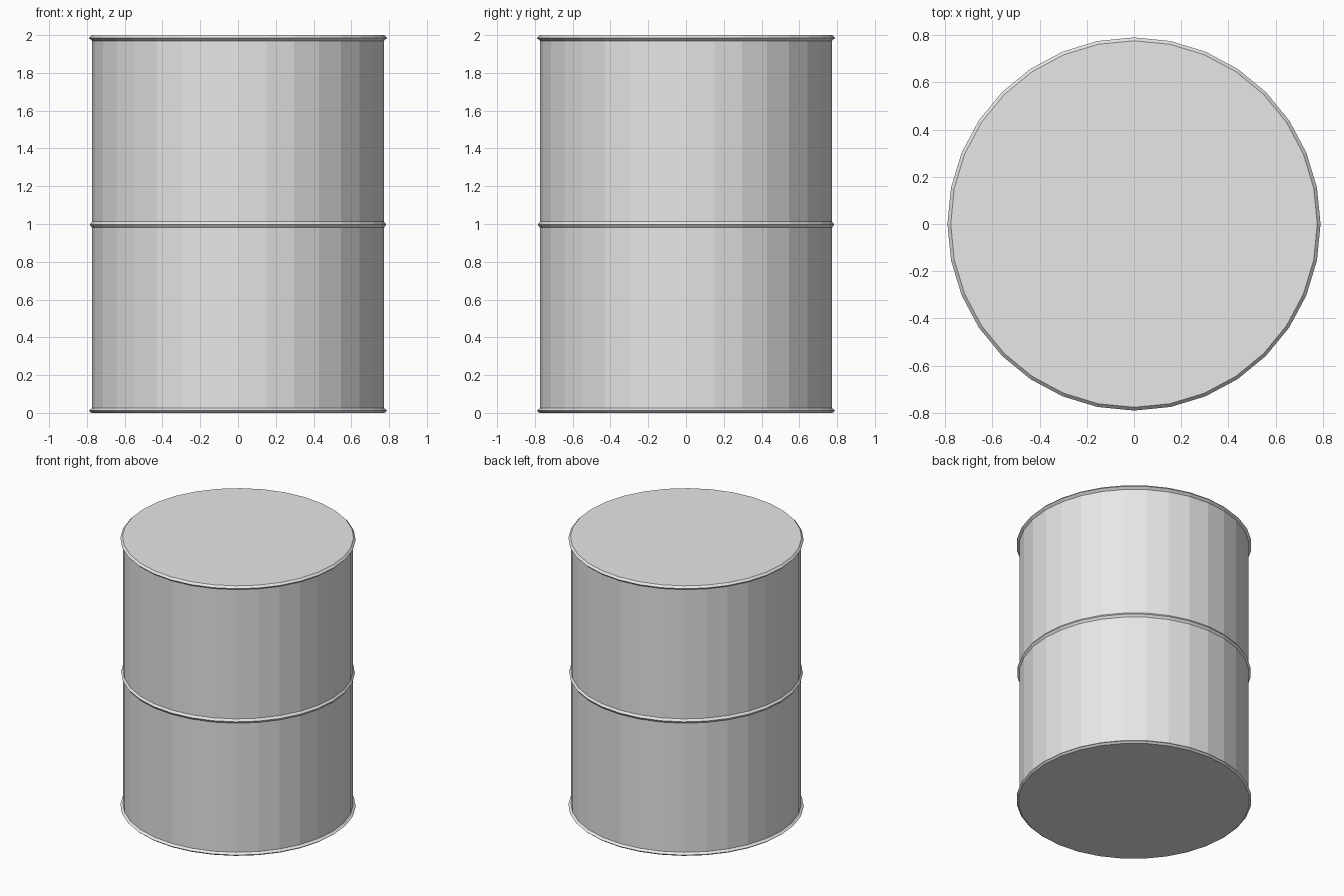
import bpy, bmesh, math

cube = bpy.data.objects.get("Cube")
if cube:
    bpy.data.objects.remove(cube, do_unlink=True)

SIDES = 32
BODY, RIM, RIB = 0.773, 0.79, 0.785

steel = bpy.data.materials.new("light_grey_steel")
steel.use_nodes = True
colour = (0.8, 0.8, 0.8, 1)
steel.diffuse_color = colour
steel.node_tree.nodes["Principled BSDF"].inputs["Base Color"].default_value = colour


def lathe(name, profile):
    """Spin a bottom-to-top (radius, height) profile and cap both ends."""
    bm = bmesh.new()
    rings = []
    for r, z in profile:
        rings.append([bm.verts.new((r * math.cos(math.tau * i / SIDES),
                                    r * math.sin(math.tau * i / SIDES), z))
                      for i in range(SIDES)])
    for low, high in zip(rings, rings[1:]):
        for i in range(SIDES):
            j = (i + 1) % SIDES
            bm.faces.new((low[i], low[j], high[j], high[i]))
    bm.faces.new(rings[0][::-1])
    bm.faces.new(rings[-1])
    mesh = bpy.data.meshes.new(name)
    bm.to_mesh(mesh)
    bm.free()
    mesh.materials.append(steel)
    obj = bpy.data.objects.new(name, mesh)
    bpy.context.collection.objects.link(obj)
    return obj


# Flat-shaded drum: bottom rim, wall, middle rib, wall, top rim
lathe("drum", [
    (0.776, 0), (RIM, 0.012), (BODY, 0.025),
    (BODY, 0.981), (RIB, 0.997), (BODY, 1.013),
    (BODY, 1.97), (RIM, 1.985), (0.776, 2),
])
